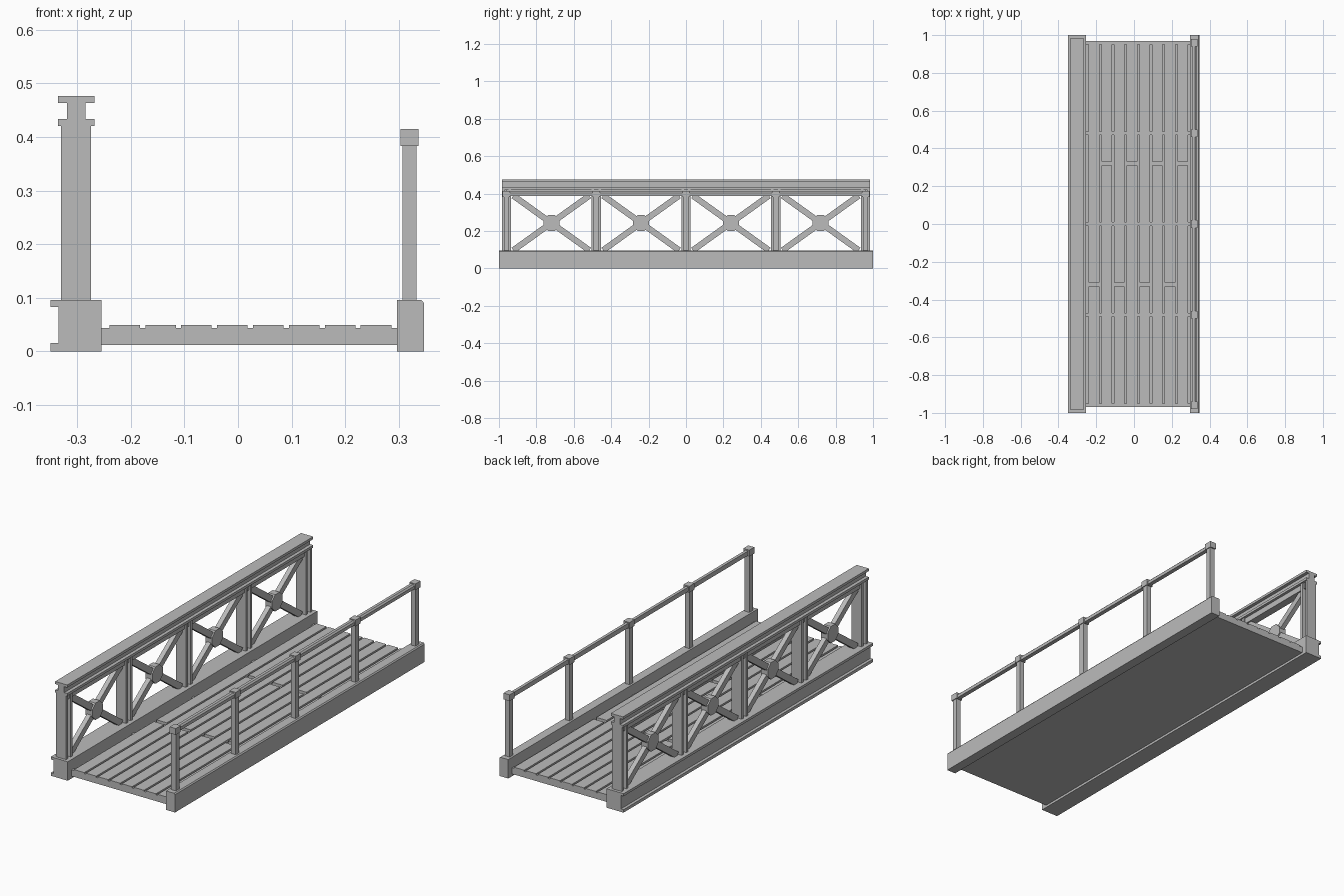
import bpy
import bmesh
import math
from mathutils import Matrix, Vector

if "Cube" in bpy.data.objects:
    bpy.data.objects.remove(bpy.data.objects["Cube"], do_unlink=True)

GREY = 0.5
grey = bpy.data.materials.new("plain grey")
grey.use_nodes = True
grey.diffuse_color = (GREY, GREY, GREY, 1)
grey.node_tree.nodes["Principled BSDF"].inputs["Base Color"].default_value = (GREY, GREY, GREY, 1)


def finish(name, bm):
    bmesh.ops.recalc_face_normals(bm, faces=bm.faces)
    mesh = bpy.data.meshes.new(name)
    bm.to_mesh(mesh)
    bm.free()
    mesh.materials.append(grey)
    obj = bpy.data.objects.new(name, mesh)
    bpy.context.collection.objects.link(obj)
    return obj


def box(name, x0, x1, y0, y1, z0, z1):
    bm = bmesh.new()
    size = Matrix.Diagonal((x1 - x0, y1 - y0, z1 - z0, 1))
    centre = Matrix.Translation(((x0 + x1) / 2, (y0 + y1) / 2, (z0 + z1) / 2))
    bmesh.ops.create_cube(bm, size=1, matrix=centre @ size)
    return finish(name, bm)


def extrude(name, points, direction):
    """Sweep a closed outline along a straight direction."""
    bm = bmesh.new()
    face = bm.faces.new([bm.verts.new(p) for p in points])
    result = bmesh.ops.extrude_face_region(bm, geom=[face])
    moved = [v for v in result["geom"] if isinstance(v, bmesh.types.BMVert)]
    bmesh.ops.translate(bm, verts=moved, vec=Vector(direction))
    return finish(name, bm)


def beam(name, profile, half):
    """Extrude an x-z profile along the length of the bridge."""
    return extrude(name, [(x, -half, z) for x, z in profile], (0, 2 * half, 0))


def i_outline(half_w, half_h, half_web, flange):
    """I-shaped outline, flanges at the top and bottom."""
    inner = half_h - flange
    right = [(half_w, -half_h), (half_w, -inner), (half_web, -inner),
             (half_web, inner), (half_w, inner), (half_w, half_h)]
    return right + [(-x, y) for x, y in reversed(right)]


TRUSS_X = -0.302
RAIL_X = 0.32
POSTS = [i * 0.48 for i in range(-2, 3)]

# Side girders
beam("truss_girder", [(-0.35, 0), (-0.255, 0), (-0.255, 0.096), (-0.35, 0.096),
                      (-0.35, 0.083), (-0.335, 0.083), (-0.335, 0.015), (-0.35, 0.015)], 1)
beam("rail_girder", [(0.297, 0), (0.347, 0), (0.347, 0.09), (0.342, 0.096), (0.297, 0.096)], 1)

# Deck plate with cross beams
box("deck_plate", -0.256, 0.298, -0.97, 0.97, 0.012, 0.025)
for y in POSTS:
    box("deck_cross_beam", -0.256, 0.298, y - 0.01, y + 0.01, 0.024, 0.043)

# Planks with staggered joints
for i in range(8):
    x = -0.24 + i * 0.067
    joint = 0.32 if i % 2 else -0.32
    for y0, y1 in ((-0.97, joint - 0.011), (joint + 0.011, 0.97)):
        box("deck_plank", x, x + 0.057, y0, y1, 0.036, 0.049)

# Truss top beam and chord
beam("truss_top_beam", [(TRUSS_X + x, 0.448 + z) for x, z in
                        i_outline(0.034, 0.028, 0.017, 0.013)], 0.985)
box("truss_chord", TRUSS_X - 0.02, TRUSS_X + 0.02, -0.96, 0.96, 0.39, 0.421)

# Truss posts
for y in POSTS:
    outline = i_outline(0.028, 0.025, 0.009, 0.014)
    extrude("truss_post", [(TRUSS_X + a, y + b, 0.095) for a, b in outline], (0, 0, 0.326))

# Crossed braces and octagonal hubs
for y in [(a + b) / 2 for a, b in zip(POSTS, POSTS[1:])]:
    for side in (-1, 1):
        bm = bmesh.new()
        place = (Matrix.Translation((TRUSS_X, y, 0.243))
                 @ Matrix.Rotation(side * math.atan2(0.147, 0.205), 4, 'X')
                 @ Matrix.Diagonal((0.024, 0.5, 0.032, 1)))
        bmesh.ops.create_cube(bm, size=1, matrix=place)
        finish("truss_brace", bm)
    bm = bmesh.new()
    turn = Matrix.Rotation(math.pi / 2, 4, 'Y') @ Matrix.Rotation(math.pi / 8, 4, 'Z')
    bmesh.ops.create_cone(bm, cap_ends=True, segments=8, radius1=0.046, radius2=0.046,
                          depth=0.038, matrix=Matrix.Translation((TRUSS_X, y, 0.243)) @ turn)
    finish("truss_hub", bm)

# Handrail with posts and caps
rail = [(0.309, 0.387), (0.331, 0.387), (0.331, 0.403), (0.324, 0.41), (0.309, 0.41)]
beam("hand_rail", rail, 0.97)
for y in POSTS:
    box("hand_rail_post", RAIL_X - 0.013, RAIL_X + 0.013, y - 0.014, y + 0.014, 0.095, 0.39)
    box("hand_rail_cap", RAIL_X - 0.017, RAIL_X + 0.017, y - 0.02, y + 0.02, 0.383, 0.415)
